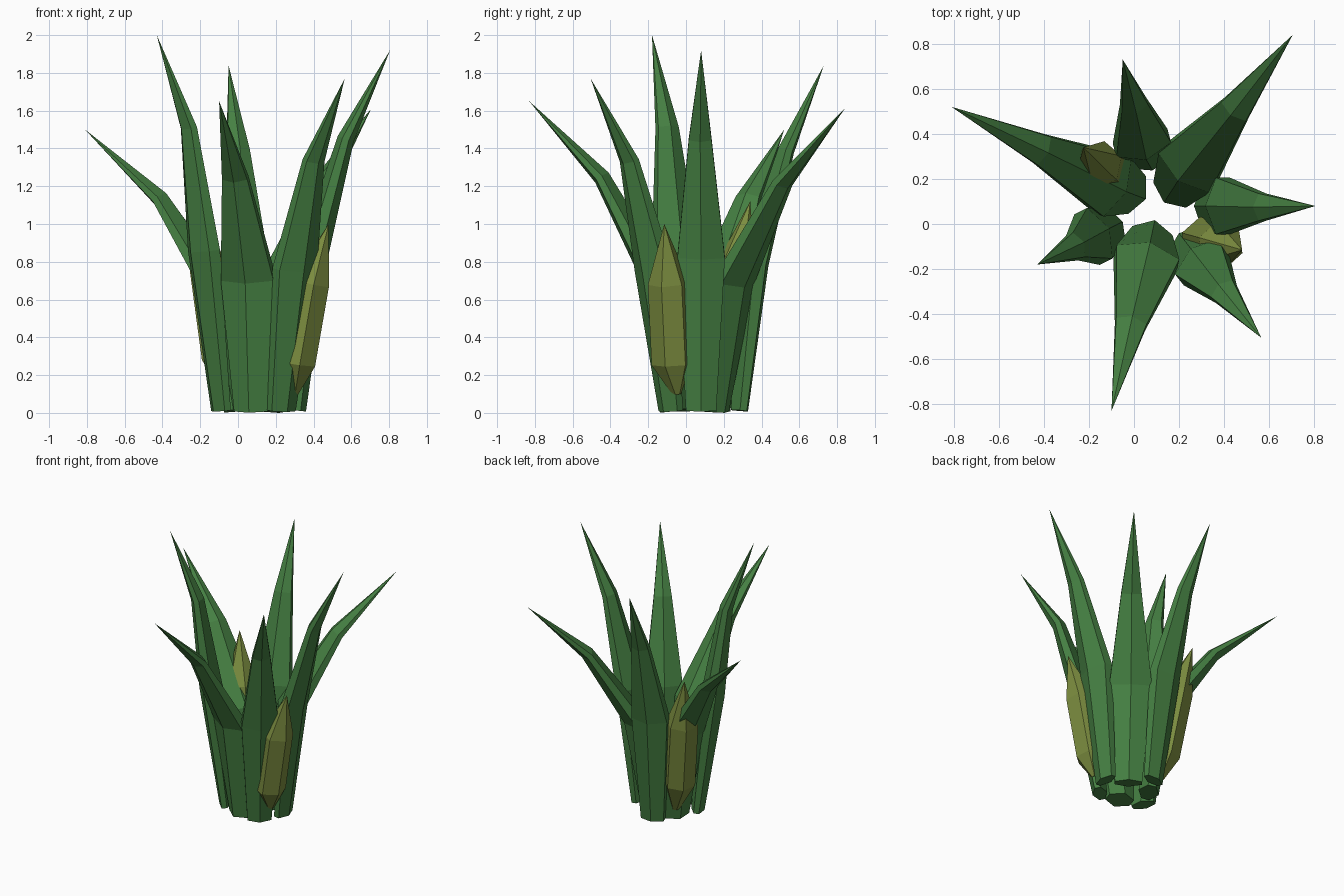
import bpy, bmesh, math
from mathutils import Vector

if "Cube" in bpy.data.objects:
    bpy.data.objects.remove(bpy.data.objects["Cube"])


def material(name, rgb):
    m = bpy.data.materials.new(name)
    m.diffuse_color = (*rgb, 1)
    m.use_nodes = True
    m.node_tree.nodes["Principled BSDF"].inputs["Base Color"].default_value = m.diffuse_color
    return m


GREEN = material("leaf_green", (0.06, 0.215, 0.055))
OLIVE = material("bud_olive", (0.20, 0.265, 0.05))


def loft(name, path, sizes, mat, flat=0.5, sides=6):
    """Faceted tube along path; a size of None closes the tube in a point.
    flat is the depth of the side corners relative to the keels."""
    pts = [Vector(p) for p in path]
    out = pts[-1] - pts[0]
    side = Vector((-out.y, out.x, 0)).normalized()
    bm = bmesh.new()
    rings = []
    for i, (p, size) in enumerate(zip(pts, sizes)):
        if size is None:
            rings.append([bm.verts.new(p)])
            continue
        tan = (pts[min(i + 1, len(pts) - 1)] - p).normalized()
        if i:
            tan += (p - pts[i - 1]).normalized()
        normal = side.cross(tan).normalized()
        ring = []
        for k in range(sides):
            a = 2 * math.pi * k / sides
            depth = size[1] * math.cos(a) * (1 if k % 3 == 0 else 2 * flat)
            v = p + normal * depth + side * math.sin(a) * size[0]
            v.z = max(v.z, 0)
            ring.append(bm.verts.new(v))
        rings.append(ring)
    for a, b in zip(rings, rings[1:]):
        for k in range(sides):
            n = (k + 1) % sides
            quad = [a[k % len(a)], a[n % len(a)], b[n % len(b)], b[k % len(b)]]
            bm.faces.new(list(dict.fromkeys(quad)))
    for ring in (rings[0], rings[-1]):
        if len(ring) > 1:
            bm.faces.new(ring)
    bmesh.ops.recalc_face_normals(bm, faces=bm.faces)
    me = bpy.data.meshes.new(name)
    bm.to_mesh(me)
    bm.free()
    me.materials.append(mat)
    bpy.context.collection.objects.link(bpy.data.objects.new(name, me))


# Leaves: base xy, middle xy, bend xy, tip xyz, half width at middle, base depth
leaves = [
    ((0.313, 0.08), (0.395, 0.08), (0.57, 0.075), (0.805, 0.08, 1.92), 0.145, 0.047),
    ((0.175, 0.15), (0.24, 0.25), (0.45, 0.51), (0.705, 0.84, 1.61), 0.165, 0.07),
    ((0.07, 0.283), (0.035, 0.36), (0.0, 0.53), (-0.05, 0.73, 1.84), 0.145, 0.047),
    ((-0.01, 0.14), (-0.10, 0.175), (-0.41, 0.33), (-0.81, 0.52, 1.50), 0.165, 0.07),
    ((-0.09, -0.01), (-0.18, -0.055), (-0.26, -0.10), (-0.43, -0.18, 2.0), 0.145, 0.045),
    ((0.075, -0.06), (0.055, -0.155), (-0.015, -0.445), (-0.10, -0.83, 1.65), 0.165, 0.08),
    ((0.23, -0.08), (0.30, -0.17), (0.40, -0.30), (0.565, -0.505, 1.77), 0.145, 0.05),
]
for i, (base, mid, bend, tip, w, d) in enumerate(leaves):
    h = tip[2]
    loft(f"leaf_{i + 1}",
         [(*base, 0.012), (*mid, 0.43 * h), (*bend, 0.755 * h), tip],
         [(w * 0.64, d), (w, 0.08), (w * 0.48, 0.045), None], GREEN, 0.4)

# Pointed buds between the leaves
buds = [
    [(0.30, -0.05, 0.10), (0.31, -0.075, 0.26), (0.385, -0.095, 0.69), (0.48, -0.115, 1.0)],
    [(-0.05, 0.19, 0.08), (-0.09, 0.205, 0.29), (-0.155, 0.262, 0.77), (-0.225, 0.34, 1.12)],
]
for i, path in enumerate(buds):
    loft(f"bud_{i + 1}", path,
         [(0.025, 0.02), (0.11, 0.105), (0.11, 0.105), None], OLIVE)
